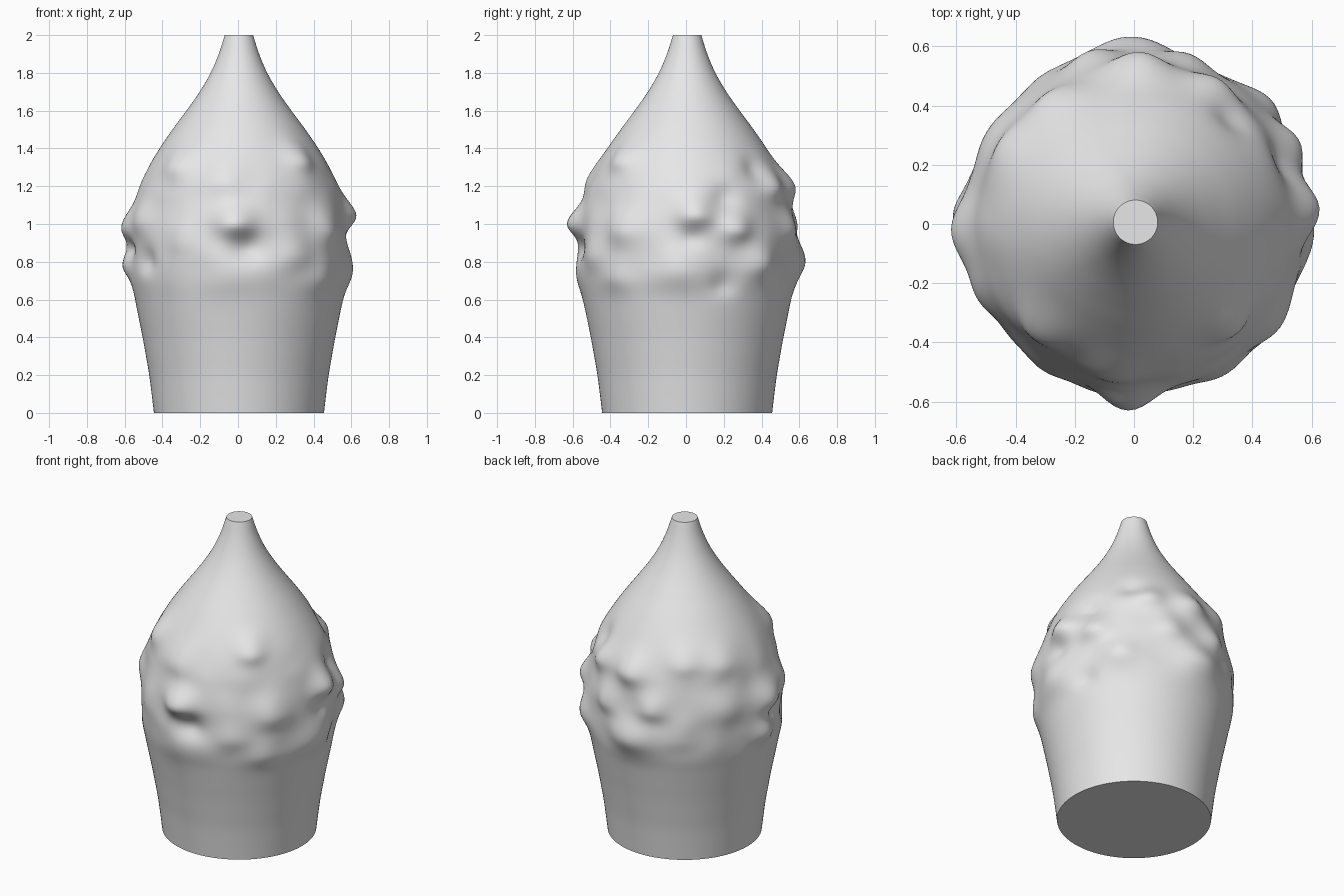
import bpy
import bmesh
import math
from mathutils import Vector, noise

SIDES = 160
RINGS = 130
HEIGHT = 2.0

# Radius of the smooth body at even steps of height
PROFILE = [0.45, 0.462, 0.475, 0.492, 0.51, 0.53, 0.55, 0.57, 0.577, 0.573, 0.565,
           0.547, 0.522, 0.478, 0.42, 0.352, 0.278, 0.208, 0.15, 0.107, 0.075]

# Lumps and hollows: angle in degrees, height, push outward, width
LUMPS = [
    # front
    (268, 1.00, .068, .08), (275, .87, -.035, .07), (265, .74, .015, .12),
    (313, 1.34, .045, .07), (228, 1.31, .04, .08), (262, 1.24, .025, .09),
    (212, .8, -.03, .06), (303, .84, .02, .09), (238, .9, .02, .08),
    # left side
    (4, 1.05, .07, .08), (2, .92, -.015, .05), (355, .75, .03, .1),
    (26, .97, .05, .07), (22, 1.14, -.025, .06), (42, .78, .04, .08),
    (20, .68, -.025, .06), (325, .97, .03, .09), (320, .72, .02, .08),
    # back
    (48, 1.28, -.025, .06), (60, 1.2, .03, .07), (88, 1.2, .05, .08),
    (92, .8, .05, .1), (72, .97, .03, .07), (105, 1.0, .035, .07),
    (125, 1.28, .035, .08), (120, .82, .015, .08),
    # right side
    (183, .98, .06, .09), (187, .87, -.03, .05), (178, .78, .045, .07),
    (150, 1.27, .03, .08), (150, .98, .02, .1), (205, 1.02, .025, .08),
]


def body_radius(z):
    """Smooth curve through the profile."""
    t = z / HEIGHT * (len(PROFILE) - 1)
    i = min(int(t), len(PROFILE) - 2)
    f = t - i
    b, c = PROFILE[i], PROFILE[i + 1]
    a = PROFILE[i - 1] if i else 2 * b - c
    d = PROFILE[i + 2] if i + 2 < len(PROFILE) else 2 * c - b
    return b + f / 2 * (c - a + f * (2 * a - 5 * b + 4 * c - d + f * (3 * (b - c) + d - a)))


def lump_offset(angle, z, radius):
    """Sum of the soft lumps, with tighter undersides, plus a fine ripple."""
    total = 0.0
    for degrees, height, push, width in LUMPS:
        turn = angle - math.radians(degrees)
        turn = math.atan2(math.sin(turn), math.cos(turn))
        rise = z - height
        spread = width if rise > 0 else width * 0.75
        across = turn * radius / width
        total += push * math.exp(-(across ** 2 + (rise / spread) ** 2) / 1.6)
    band = math.exp(-((z - 1.0) / 0.32) ** 4)
    point = Vector((math.cos(angle) * radius, math.sin(angle) * radius, z))
    return total + 0.01 * band * noise.noise(point * 6)


# Turned body: lumpy swirl narrowing to a cut tip, on a tapered cup
bm = bmesh.new()
rings = []
for row in range(RINGS + 1):
    z = HEIGHT * row / RINGS
    base = body_radius(z)
    ring = []
    for side in range(SIDES):
        angle = math.tau * side / SIDES
        radius = base + lump_offset(angle, z, base)
        ring.append(bm.verts.new((radius * math.cos(angle) + 0.005,
                                  radius * math.sin(angle) + 0.006, z)))
    rings.append(ring)

for low, high in zip(rings, rings[1:]):
    for side in range(SIDES):
        after = (side + 1) % SIDES
        bm.faces.new((low[side], low[after], high[after], high[side]))

# Flat ends
bm.faces.new(list(reversed(rings[0])))
bm.faces.new(rings[-1])

default = bpy.data.objects.get("Cube")
if default:
    bpy.data.objects.remove(default, do_unlink=True)

mesh = bpy.data.meshes.new("swirl_cup")
bm.to_mesh(mesh)
bm.free()
body = bpy.data.objects.new("swirl_cup", mesh)
bpy.context.collection.objects.link(body)

# Plain grey surface
grey = bpy.data.materials.new("plain_grey")
grey.use_nodes = True
colour = (0.8, 0.8, 0.8, 1.0)
grey.diffuse_color = colour
for node in grey.node_tree.nodes:
    if node.type == 'BSDF_PRINCIPLED':
        node.inputs["Base Color"].default_value = colour
mesh.materials.append(grey)

# Smooth sides, sharp rims
bpy.ops.object.select_all(action='DESELECT')
body.select_set(True)
bpy.context.view_layer.objects.active = body
bpy.ops.object.shade_smooth_by_angle(angle=math.radians(50))
